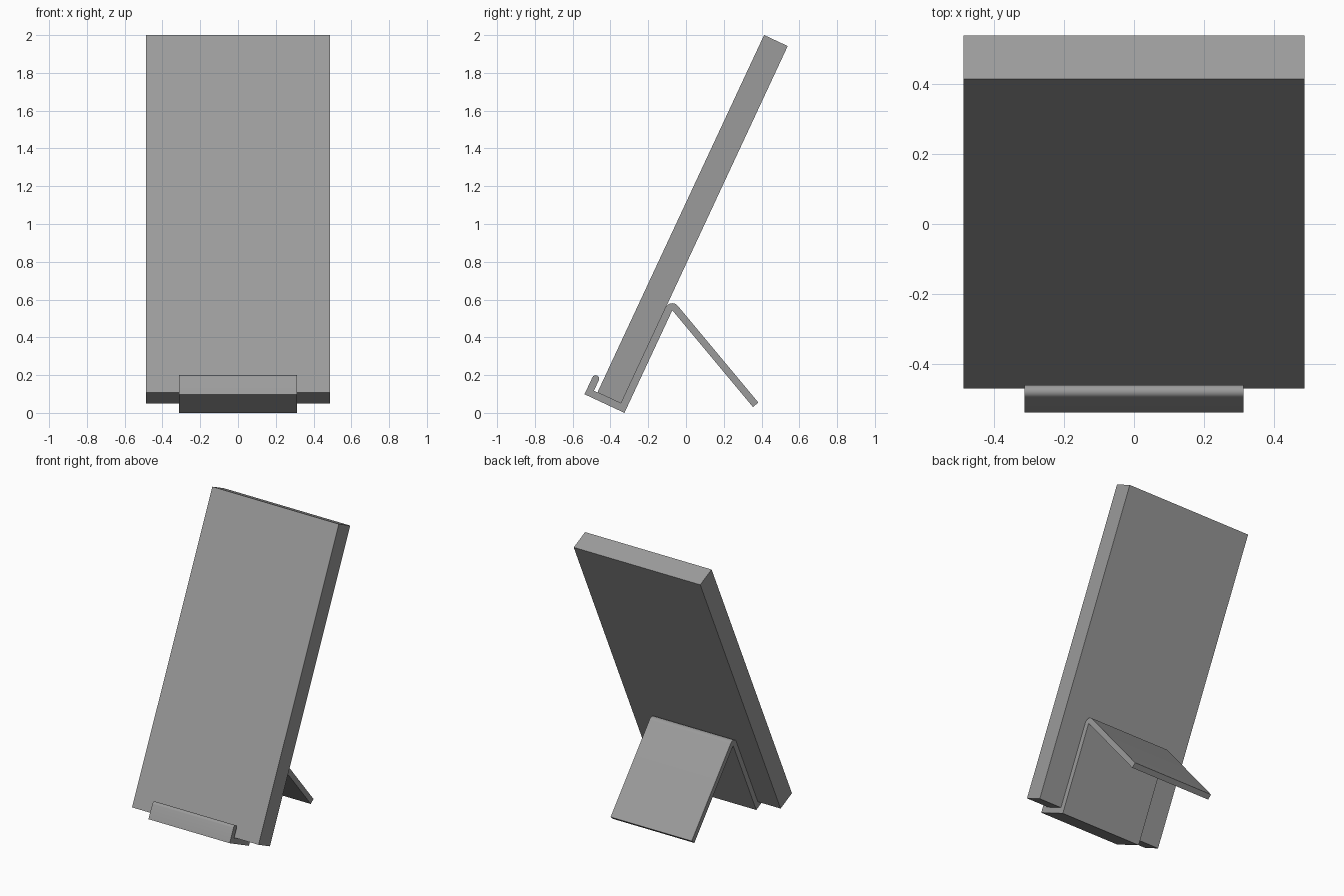
import bpy, bmesh, math
from mathutils import Vector

if "Cube" in bpy.data.objects:
    bpy.data.objects.remove(bpy.data.objects["Cube"])

grey = bpy.data.materials.new("mid_grey")
grey.diffuse_color = (0.33, 0.33, 0.33, 1)
grey.use_nodes = True
grey.node_tree.nodes["Principled BSDF"].inputs["Base Color"].default_value = grey.diffuse_color

# Leaning frame: u runs up the slab, v runs through it towards the back
LEAN = math.radians(65)
UP = Vector((math.cos(LEAN), math.sin(LEAN)))
BACK = Vector((math.sin(LEAN), -math.cos(LEAN)))
ORIGIN = Vector((-0.469, 0.108))      # (y, z) of the slab's lower front edge
LENGTH, THICK, SHEET = 2.088, 0.138, 0.0374


def leaning(u, v):
    return ORIGIN + UP * u + BACK * v


def arc(centre, radius, start, end, steps):
    """Points on an arc in the (y, z) plane, angles in radians."""
    return [centre + radius * Vector((math.cos(a), math.sin(a)))
            for a in (start + (end - start) * i / steps for i in range(steps + 1))]


def extrude_profile(name, points, half_width):
    """Sweep a (y, z) outline across x."""
    bm = bmesh.new()
    face = bm.faces.new([bm.verts.new((-half_width, p.x, p.y)) for p in points])
    swept = bmesh.ops.extrude_face_region(bm, geom=[face])["geom"]
    bmesh.ops.translate(bm, vec=(2 * half_width, 0, 0),
                        verts=[g for g in swept if isinstance(g, bmesh.types.BMVert)])
    bmesh.ops.recalc_face_normals(bm, faces=bm.faces)
    mesh = bpy.data.meshes.new(name)
    bm.to_mesh(mesh)
    bm.free()
    mesh.materials.append(grey)
    obj = bpy.data.objects.new(name, mesh)
    bpy.context.collection.objects.link(obj)
    bpy.ops.object.select_all(action='DESELECT')
    obj.select_set(True)
    bpy.context.view_layer.objects.active = obj
    bpy.ops.object.shade_smooth_by_angle(angle=math.radians(30))
    return obj


# Slab resting on the stand
extrude_profile("slab", [leaning(0, 0), leaning(LENGTH, 0),
                         leaning(LENGTH, THICK), leaning(0, THICK)], 0.4865)

# Bent sheet stand: rounded lip, tray, back plate, bend and rear leg
lip_front = -0.058
lip_back = lip_front + SHEET
lip_tip = arc(leaning(0.062, (lip_front + lip_back) / 2), SHEET / 2,
              LEAN + math.pi / 2, LEAN - math.pi / 2, 8)
bend = leaning(0.562, THICK + SHEET)
leg_angle = math.radians(-50.2)
leg_end = bend + 0.667 * Vector((math.cos(leg_angle), math.sin(leg_angle)))
leg_out = SHEET * Vector((-math.sin(leg_angle), math.cos(leg_angle)))
outline = [leaning(-SHEET, lip_front)] + lip_tip
outline += [leaning(0, lip_back), leaning(0, THICK)]
outline += arc(bend, SHEET, LEAN + math.pi / 2, leg_angle + math.pi / 2, 10)
outline += [leg_end + leg_out, leg_end, bend, leaning(-SHEET, THICK + SHEET)]
extrude_profile("stand", outline, 0.312)
